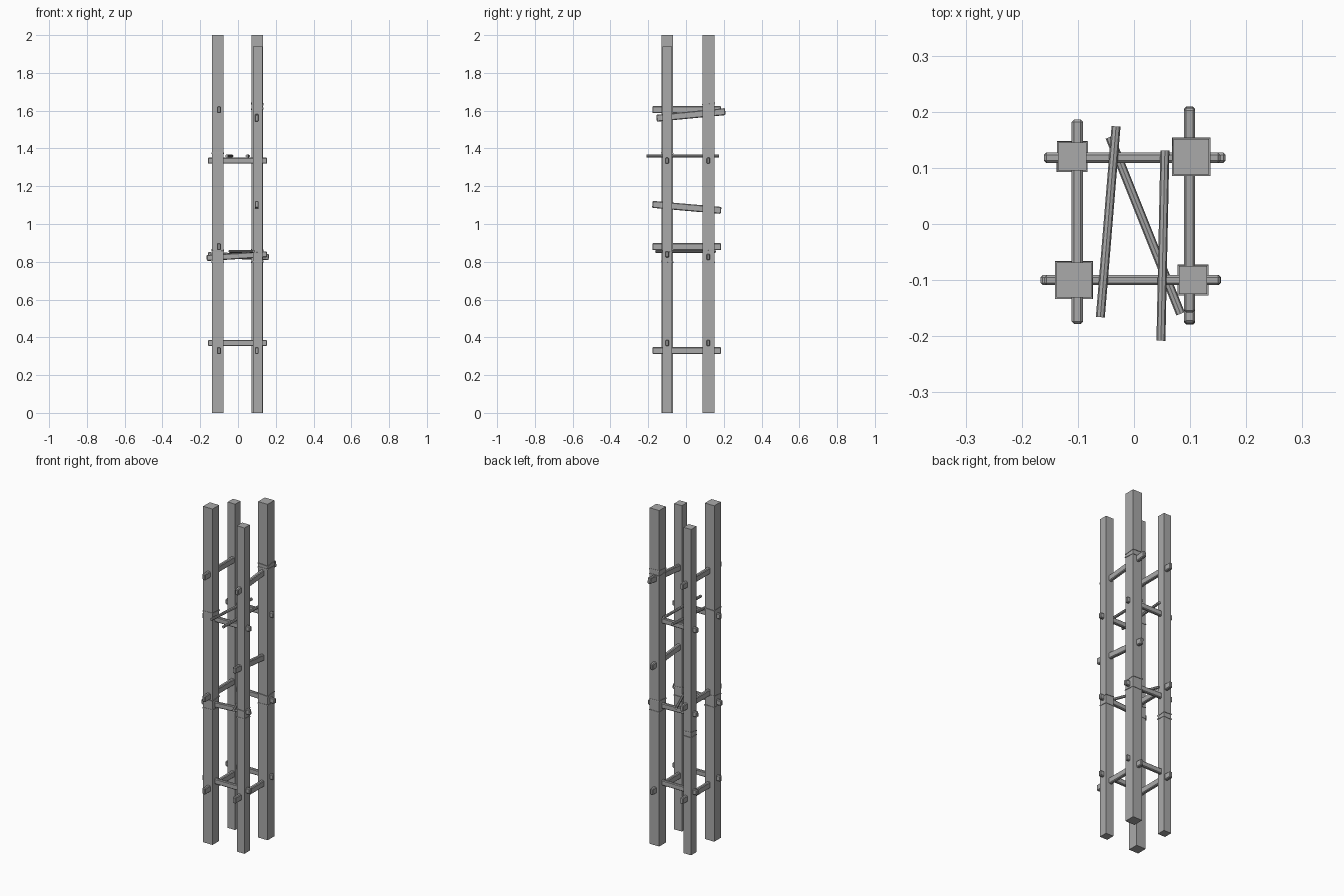
import bpy
import math
from mathutils import Vector, Euler

if "Cube" in bpy.data.objects:
    bpy.data.objects.remove(bpy.data.objects["Cube"])

wood = bpy.data.materials.new("weathered_grey")
wood.use_nodes = True
GREY = (0.4, 0.4, 0.4, 1)
wood.diffuse_color = GREY
wood.node_tree.nodes["Principled BSDF"].inputs["Base Color"].default_value = GREY


def box(name, center, size, tilt=(0, 0, 0), bevel=0):
    bpy.ops.mesh.primitive_cube_add(size=1, location=center, rotation=tilt)
    ob = bpy.context.object
    ob.name = name
    ob.scale = size
    bpy.ops.object.transform_apply(location=False, rotation=False, scale=True)
    ob.data.materials.append(wood)
    if bevel:
        mod = ob.modifiers.new("soft_edges", "BEVEL")
        mod.width, mod.segments = bevel, 1
    return ob


def beam(name, a, b, width, height):
    # squared timber from a to b, kept upright
    a, b = Vector(a), Vector(b)
    d = b - a
    ob = box(name, (a + b) / 2, (d.length, width, height), bevel=0.004)
    ob.rotation_euler = Euler((0, -math.atan2(d.z, d.xy.length), math.atan2(d.y, d.x)))


def pole(name, a, b, radius=0.008):
    # thin round stick from a to b
    a, b = Vector(a), Vector(b)
    d = b - a
    bpy.ops.mesh.primitive_cylinder_add(vertices=8, radius=radius, depth=d.length,
                                        location=(a + b) / 2)
    ob = bpy.context.object
    ob.name = name
    ob.rotation_euler = d.to_track_quat("Z", "Y").to_euler()
    ob.data.materials.append(wood)


# Corner posts with their lashings: x, y, width, height, lashing heights
posts = {
    "front_right": (-0.107, -0.1, 0.062, 2.0, (0.80, 0.86, 1.375)),
    "front_left": (0.105, -0.1, 0.05, 1.94, (0.80, 0.85)),
    "back_left": (0.102, 0.12, 0.063, 2.0, (0.80, 0.86, 1.61, 1.635)),
    "back_right": (-0.11, 0.12, 0.05, 1.94, (0.70, 0.725)),
}
for side, (x, y, w, h, bands) in posts.items():
    box(side + "_post", (x, y, h / 2), (w, w, h))
    for i, z in enumerate(bands):
        lean = math.radians(6 if i % 2 else -3)
        box(f"{side}_lashing_{i + 1}", (x, y, z), (w + 0.005, w + 0.005, 0.006),
            tilt=(lean, lean / 2, 0))

# Cross rungs along x, the middle pair slightly crooked
for i, (z, skew) in enumerate(((0.37, 0), (0.83, 0.01), (1.335, 0))):
    reach = 0.006 if skew else 0
    beam(f"front_rung_{i + 1}", (-0.16 - reach, -0.1, z - skew), (0.154, -0.1, z + skew),
         0.018, 0.032)
    beam(f"back_rung_{i + 1}", (-0.16, 0.118, z + skew / 2),
         (0.154 + reach * 1.5, 0.118, z - skew / 2), 0.018, 0.032)

# Side rungs along y
for i, z in enumerate((0.33, 0.88, 1.605)):
    beam(f"right_rung_{i + 1}", (-0.101, -0.178, z), (-0.101, 0.186, z), 0.02, 0.037)
for i, (y1, z1, y2, z2) in enumerate(((-0.178, 0.33, 0.186, 0.33),
                                      (-0.178, 1.104, 0.186, 1.072),
                                      (-0.156, 1.56, 0.208, 1.595))):
    beam(f"left_rung_{i + 1}", (0.099, y1, z1), (0.099, y2, z2), 0.02, 0.037)

# Loose poles laid over the rungs
pole("upper_pole_1", (-0.032, 0.174, 1.36), (-0.06, -0.166, 1.36))
pole("upper_pole_2", (0.055, 0.131, 1.36), (0.048, -0.208, 1.36))
pole("lower_pole", (-0.043, 0.155, 0.855), (0.083, -0.16, 0.855))
